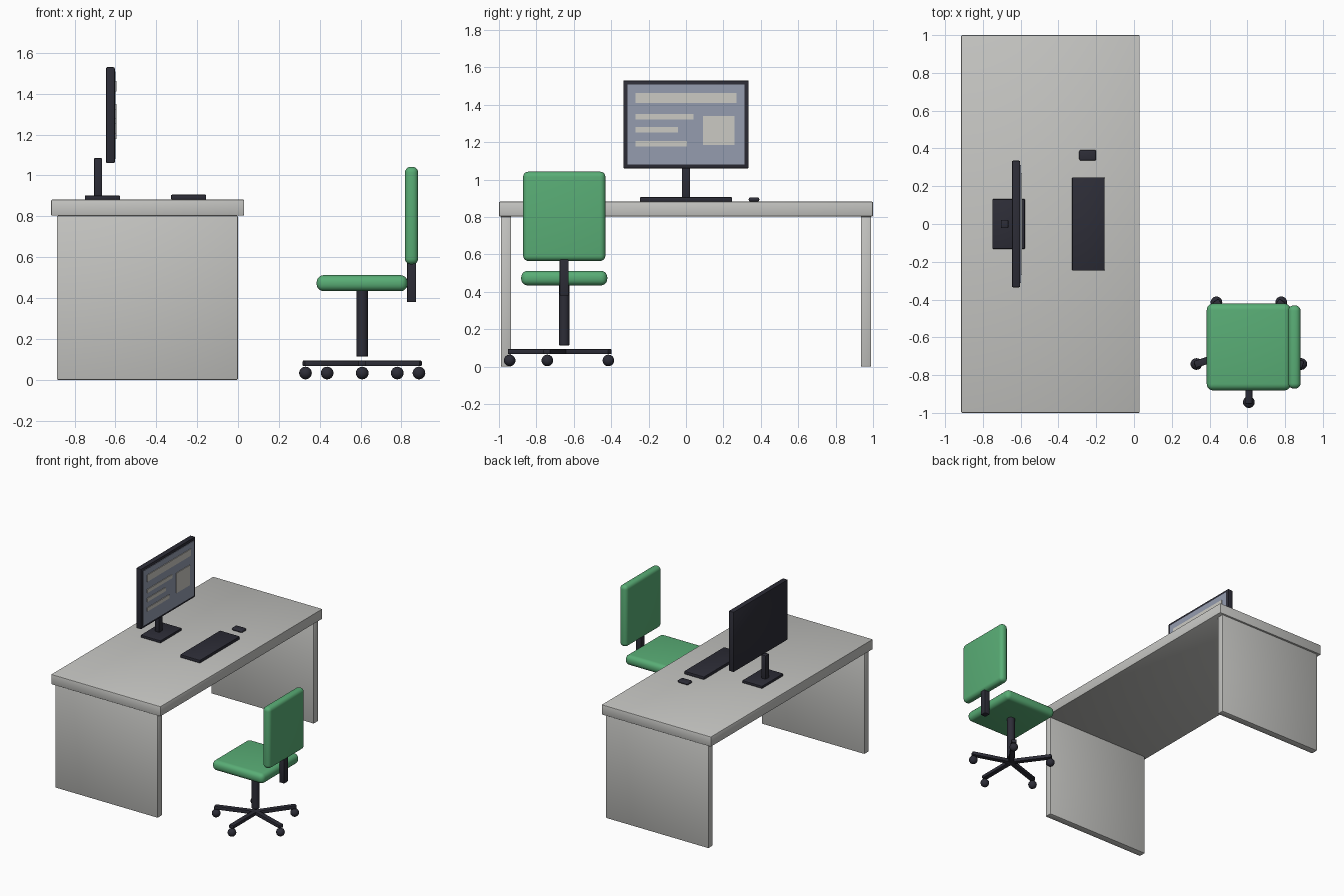
import bpy, math

if "Cube" in bpy.data.objects:
    bpy.data.objects.remove(bpy.data.objects["Cube"])


def material(name, rgb):
    m = bpy.data.materials.new(name)
    m.diffuse_color = (*rgb, 1)
    m.use_nodes = True
    m.node_tree.nodes["Principled BSDF"].inputs["Base Color"].default_value = m.diffuse_color
    return m


GREY = material("desk grey", (0.56, 0.56, 0.54))
DARK = material("dark plastic", (0.026, 0.026, 0.038))
GREEN = material("green fabric", (0.10, 0.42, 0.18))
SCREEN = material("screen blue grey", (0.30, 0.335, 0.43))
PANEL = material("screen pale grey", (0.60, 0.59, 0.55))


def finish(name, mat, bevel=0, segments=1):
    ob = bpy.context.object
    ob.name = name
    ob.data.materials.append(mat)
    if bevel:
        mod = ob.modifiers.new("rounded edges", "BEVEL")
        mod.width = bevel
        mod.segments = segments
        mod.limit_method = "ANGLE"
        bpy.ops.object.modifier_apply(modifier=mod.name)
    bpy.ops.object.shade_smooth_by_angle(angle=math.radians(35))
    return ob


def box(name, mat, x, y, z, bevel=0, segments=2):
    """Box from (min, max) pairs on each axis."""
    bpy.ops.mesh.primitive_cube_add(size=1, location=[sum(r) / 2 for r in (x, y, z)])
    bpy.context.object.scale = [r[1] - r[0] for r in (x, y, z)]
    bpy.ops.object.transform_apply(location=False, rotation=False, scale=True)
    return finish(name, mat, bevel, segments)


# Desk: top slab and two side panels
box("desk_top", GREY, (-0.915, 0.03), (-1, 1), (0.803, 0.882), 0.006)
for label, s in (("front", -1), ("back", 1)):
    box(f"desk_{label}_panel", GREY, (-0.887, 0.0), sorted((s * 0.935, s * 0.99)),
        (0, 0.803), 0.006)

# Monitor: housing, post and foot
box("monitor_housing", DARK, (-0.646, -0.603), (-0.335, 0.335), (1.06, 1.53), 0.006)
box("monitor_post", DARK, (-0.704, -0.665), (-0.022, 0.022), (0.89, 1.085), 0.004)
box("monitor_foot", DARK, (-0.75, -0.577), (-0.132, 0.132), (0.882, 0.902), 0.005)

# Screen and the pale blocks shown on it
box("screen", SCREEN, (-0.604, -0.599), (-0.312, 0.312), (1.08, 1.508))
blocks = {
    "header": (-0.27, 0.27, 1.41, 1.462),
    "line_1": (-0.27, 0.04, 1.322, 1.35),
    "line_2": (-0.27, -0.042, 1.252, 1.28),
    "line_3": (-0.27, 0.005, 1.178, 1.206),
    "square": (0.09, 0.258, 1.184, 1.34),
}
for name, (y0, y1, z0, z1) in blocks.items():
    box(f"screen_{name}", PANEL, (-0.599, -0.594), (y0, y1), (z0, z1))

# Keyboard and mouse
box("keyboard", DARK, (-0.328, -0.156), (-0.247, 0.247), (0.882, 0.906), 0.005)
box("mouse", DARK, (-0.29, -0.2), (0.335, 0.392), (0.882, 0.904), 0.01, 3)

# Chair: cushions, back bar and column
CX, CY = 0.608, -0.651
box("seat", GREEN, (0.385, 0.83), (CY - 0.23, CY + 0.23), (0.434, 0.512), 0.034, 5)
box("backrest", GREEN, (0.817, 0.882), (CY - 0.22, CY + 0.22), (0.565, 1.042), 0.028, 5)
box("back_bar", DARK, (0.827, 0.872), (CY - 0.024, CY + 0.024), (0.38, 0.6), 0.005)
bpy.ops.mesh.primitive_cylinder_add(vertices=24, radius=0.028, depth=0.33,
                                    location=(CX, CY, 0.278))
finish("column", DARK, 0.003)

# Five-star base with ball casters
for i in range(5):
    a = math.radians(-90 + 72 * i)
    c, s = math.cos(a), math.sin(a)
    spoke = box(f"spoke_{i + 1}", DARK, (-0.151, 0.151), (-0.019, 0.019),
                (0.067, 0.094), 0.005)
    spoke.location.x, spoke.location.y = CX + 0.151 * c, CY + 0.151 * s
    spoke.rotation_euler.z = a
    bpy.ops.mesh.primitive_uv_sphere_add(segments=20, ring_count=12, radius=0.031,
                                         location=(CX + 0.292 * c, CY + 0.292 * s, 0.033))
    finish(f"caster_{i + 1}", DARK)
